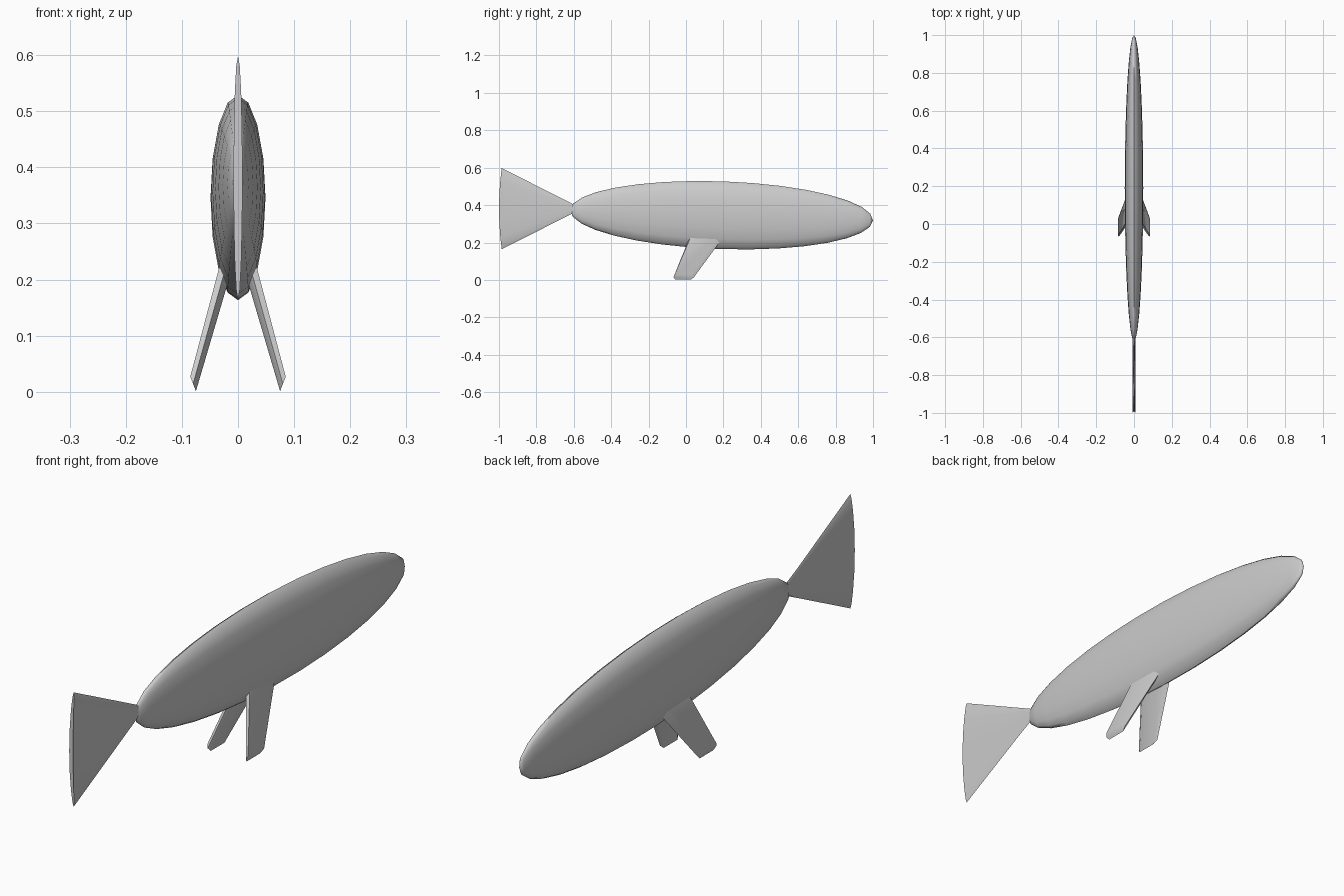
import bpy, bmesh
from math import sin, cos, pi
from mathutils import Matrix, Vector

if "Cube" in bpy.data.objects:
    bpy.data.objects.remove(bpy.data.objects["Cube"])


def finish(bm, name, angle):
    bmesh.ops.recalc_face_normals(bm, faces=bm.faces)
    me = bpy.data.meshes.new(name)
    bm.to_mesh(me)
    bm.free()
    ob = bpy.data.objects.new(name, me)
    bpy.context.collection.objects.link(ob)
    bpy.ops.object.select_all(action='DESELECT')
    bpy.context.view_layer.objects.active = ob
    ob.select_set(True)
    bpy.ops.object.shade_smooth_by_angle(angle=angle)
    return ob


def loft(name, rings, angle):
    """Skin a list of equal-length point rings and cap both ends."""
    bm = bmesh.new()
    vs = [[bm.verts.new(p) for p in r] for r in rings]
    n = len(rings[0])
    for a, b in zip(vs, vs[1:]):
        for i in range(n):
            j = (i + 1) % n
            bm.faces.new((a[i], a[j], b[j], b[i]))
    bm.faces.new(vs[0])
    bm.faces.new(vs[-1])
    return finish(bm, name, angle)


# Body: flattened ellipsoid with poles on y, nose tipped slightly down
bm = bmesh.new()
bmesh.ops.create_uvsphere(bm, u_segments=16, v_segments=16, radius=1)
bm.transform(Matrix.Translation((0, 0.19, 0.346))
             @ Matrix.Rotation(-0.034, 4, 'X')
             @ Matrix.Diagonal((0.049, 0.81, 0.181, 1))
             @ Matrix.Rotation(pi / 2, 4, 'X'))
finish(bm, "body", 1.2)


# Tail: thin elliptical cone flaring backwards, trailing edge bowed a little
def tail_ring(y, rz, rx, bow):
    return [Vector((rx * sin(t), y - bow * cos(t / 1) ** 2 * -1 - bow, 0.381 + rz * cos(t)))
            for t in [2 * pi * i / 16 for i in range(16)]]


loft("tail", [tail_ring(-0.58, 0.012, 0.008, 0),
              tail_ring(-0.985, 0.217, 0.008, 0.015)], 1.0)


# Belly fins: slanted slabs swept backwards, mirrored left and right
def fin_ring(s, lead, trail, outer, inner):
    mid = [(a + b) / 2 for a, b in zip(outer, inner)]
    w = lead - trail
    pts = [(mid, lead), (outer, lead - 0.15 * w), (outer, trail + 0.05 * w),
           (mid, trail), (inner, trail + 0.1 * w), (inner, lead - 0.15 * w)]
    return [Vector((s * p[0], y, p[1])) for p, y in pts]


for side, s in (("left", -1), ("right", 1)):
    loft(side + "_fin", [fin_ring(s, 0.21, 0.025, (0.026, 0.25), (0.006, 0.235)),
                         fin_ring(s, 0.042, -0.067, (0.085, 0.027), (0.075, 0.001))], 0.9)
